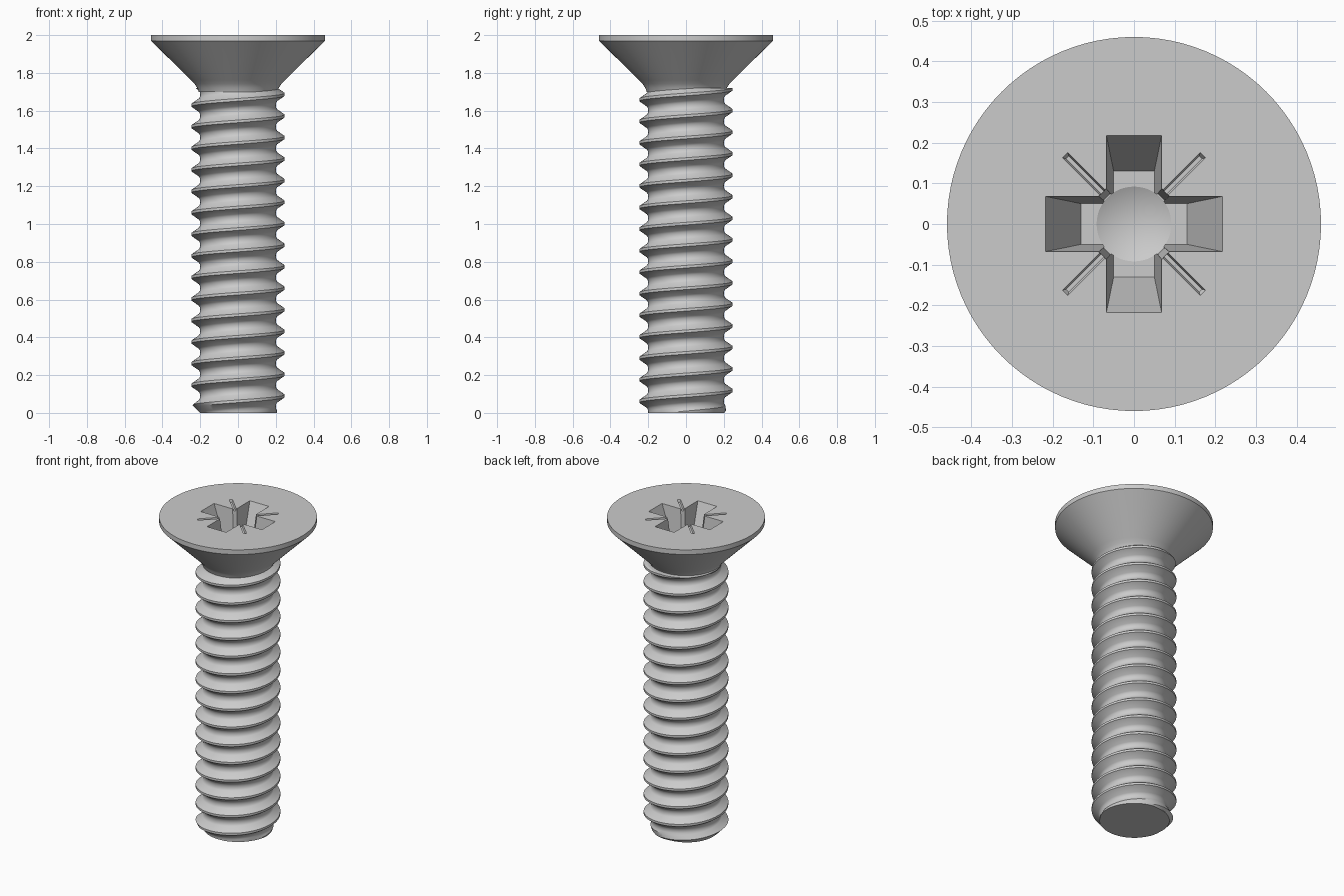
import bpy, bmesh
from math import sin, cos, pi, radians
from mathutils import Matrix

if "Cube" in bpy.data.objects:
    bpy.data.objects.remove(bpy.data.objects["Cube"])

PITCH = 0.114
SHANK_TOP = 1.72


def finish(name, bm):
    bmesh.ops.recalc_face_normals(bm, faces=bm.faces[:])
    me = bpy.data.meshes.new(name)
    bm.to_mesh(me)
    bm.free()
    ob = bpy.data.objects.new(name, me)
    bpy.context.collection.objects.link(ob)
    return ob


def lathe(name, profile, n):
    """Closed solid of revolution; the profile starts and ends on the axis."""
    bm = bmesh.new()
    rings = []
    for r, z in profile[1:-1]:
        rings.append([bm.verts.new((r * cos(2 * pi * i / n), r * sin(2 * pi * i / n), z))
                      for i in range(n)])
    for a, b in zip(rings, rings[1:]):
        for i in range(n):
            j = (i + 1) % n
            bm.faces.new((a[i], a[j], b[j], b[i]))
    for ring, (r, z) in ((rings[0], profile[0]), (rings[-1], profile[-1])):
        if abs(ring[0].co.z - z) < 1e-6:
            bm.faces.new(ring)
        else:
            tip = bm.verts.new((0, 0, z))
            for i in range(n):
                bm.faces.new((ring[i], ring[(i + 1) % n], tip))
    return finish(name, bm)


def loft(name, low, z0, high, z1, angle=0.0):
    """Solid between two outlines with equal point counts."""
    bm = bmesh.new()
    a = [bm.verts.new((x, y, z0)) for x, y in low]
    b = [bm.verts.new((x, y, z1)) for x, y in high]
    n = len(a)
    bm.faces.new(a)
    bm.faces.new(b)
    for i in range(n):
        j = (i + 1) % n
        bm.faces.new((a[i], a[j], b[j], b[i]))
    bmesh.ops.rotate(bm, verts=bm.verts[:], matrix=Matrix.Rotation(angle, 3, 'Z'))
    return finish(name, bm)


def cross(w, e):
    pts = []
    for k in range(4):
        c, s = round(cos(k * pi / 2)), round(sin(k * pi / 2))
        for x, y in ((e, -w), (e, w), (w, w)):
            pts.append((x * c - y * s, x * s + y * c))
    return pts


def rect(x0, x1, w):
    return [(x0, -w), (x1, -w), (x1, w), (x0, w)]


def smooth(ob):
    bpy.ops.object.select_all(action='DESELECT')
    ob.select_set(True)
    bpy.context.view_layer.objects.active = ob
    bpy.ops.object.shade_smooth_by_angle(angle=radians(30))


# threaded shank: helical sweep of one thread profile
bm = bmesh.new()
N = 64
profile = [(-0.007, 0.247), (0.007, 0.247), (0.034, 0.208), (0.044, 0.202), (0.057, 0.2),
           (0.07, 0.202), (0.08, 0.208), (PITCH - 0.007, 0.247)]
rows = []
for i in range(-3 * N, 16 * N + 1):
    t = 2 * pi * i / N
    row = []
    for off, r in profile:
        z = 0.09 + PITCH * i / N + off
        r = min(r, 0.2 + max(z, 0))      # end chamfer
        row.append(bm.verts.new((r * cos(t), r * sin(t), z)))
    rows.append(row)
for a, b in zip(rows, rows[1:]):
    for k in range(len(profile) - 1):
        bm.faces.new((a[k], b[k], b[k + 1], a[k + 1]))
bmesh.ops.remove_doubles(bm, verts=bm.verts[:], dist=1e-5)
for z, side in ((0, -1), (SHANK_TOP, 1)):
    bmesh.ops.bisect_plane(bm, geom=bm.verts[:] + bm.edges[:] + bm.faces[:], dist=1e-6,
                           plane_co=(0, 0, z), plane_no=(0, 0, side), clear_outer=True)
bmesh.ops.holes_fill(bm, edges=[e for e in bm.edges if e.is_boundary], sides=0)
shank = finish("threaded_shank", bm)
smooth(shank)

# countersunk head with rounded neck
head = lathe("countersunk_head",
             [(0, 1.70), (0.208, 1.70), (0.216, 1.722), (0.23, 1.742), (0.25, 1.762),
              (0.46, 1.97), (0.46, 2.0), (0, 2.0)], 96)

# drive recess cutters: tapered cross, conical centre, corner notches, tick marks
FLOOR, DEPTH, OVER = 1.78, 0.22, 1.1    # cutters run 10% past the top face
TOP = FLOOR + DEPTH * OVER


def grow(lo, hi):
    return lo + (hi - lo) * OVER


cutters = [
    loft("cross_cutter", cross(0.05, 0.13), FLOOR,
         cross(grow(0.05, 0.068), grow(0.13, 0.218)), TOP),
    lathe("centre_cutter", [(0, 1.735), (0.092, FLOOR - 0.001), (0.092, 2.03), (0, 2.03)], 48),
]
for k in range(4):
    ang = pi / 4 + k * pi / 2
    cutters.append(loft("notch_cutter", rect(0.03, 0.094, 0.011), FLOOR + 0.002,
                        rect(0.03, 0.112, 0.013), 2.025, ang))
    cutters.append(loft("tick_cutter", rect(0.10, 0.232, 0.005), 1.985,
                        rect(0.10, 0.245, 0.012), 2.01, ang))
for c in cutters:
    c.hide_render = True
    mod = head.modifiers.new("cut", 'BOOLEAN')
    mod.operation = 'DIFFERENCE'
    mod.solver = 'EXACT'
    mod.object = c
    bpy.context.view_layer.objects.active = head
    bpy.ops.object.modifier_apply(modifier=mod.name)
for c in cutters:
    bpy.data.objects.remove(c)
smooth(head)
